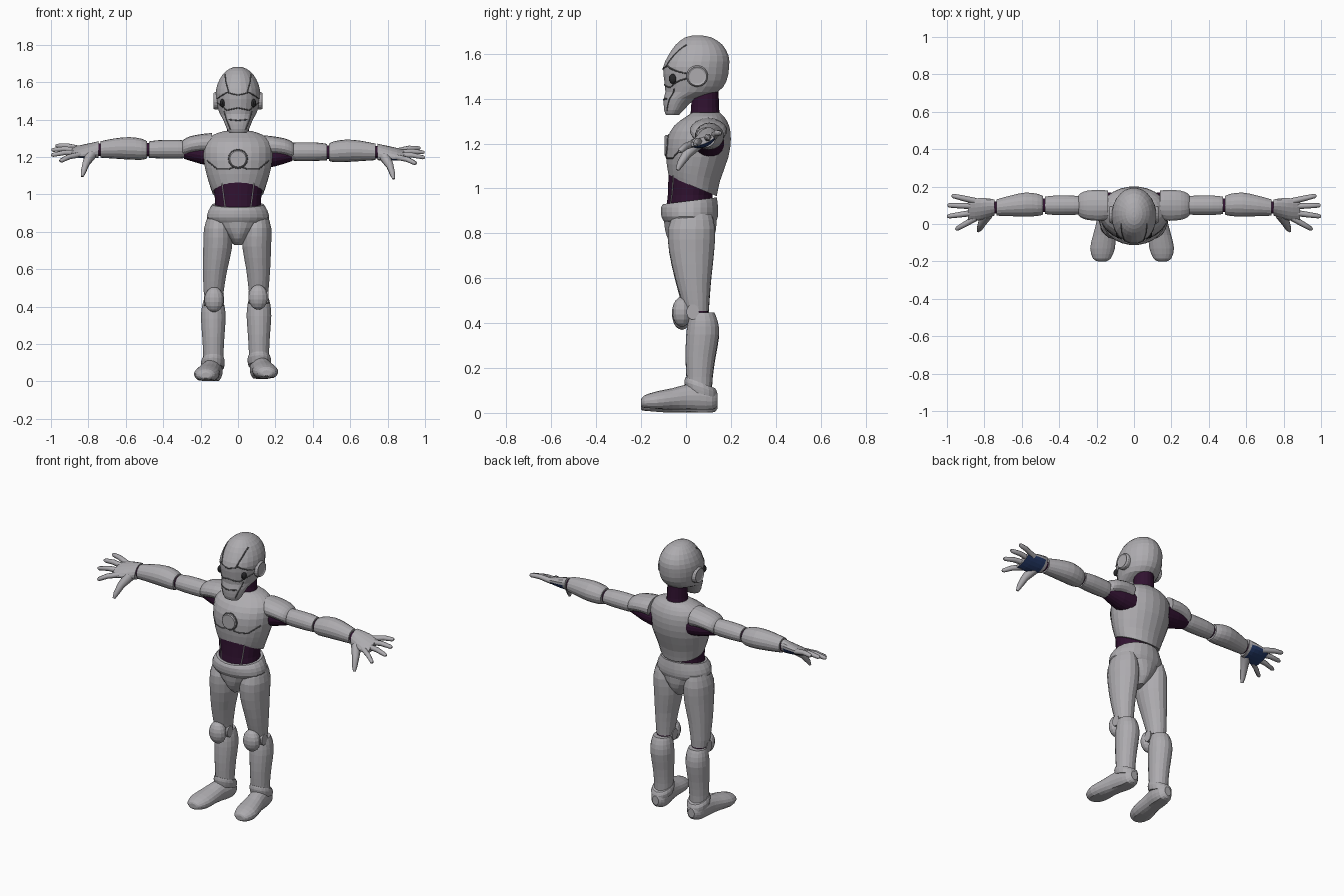
import bpy, bmesh
from math import sin, cos, pi
from mathutils import Vector
from mathutils.bvhtree import BVHTree

cube = bpy.data.objects.get("Cube")
if cube:
    bpy.data.objects.remove(cube)


def material(name, rgb):
    m = bpy.data.materials.new(name)
    m.use_nodes = True
    m.diffuse_color = (*rgb, 1)
    m.node_tree.nodes["Principled BSDF"].inputs["Base Color"].default_value = (*rgb, 1)
    return m


GREY = material("shell_grey", (.42, .41, .43))
SEAM = material("seam_grey", (.11, .11, .115))
DARK = material("joint_purple", (.03, .006, .03))
BLUE = material("palm_blue", (.02, .045, .15))
BLACK = material("eye_black", (.02, .02, .022))


def mirrored(p, kind):
    """Right-hand position; limbs sit slightly off perfect symmetry."""
    x, y, z = p
    if kind == "leg":
        k = max(0, min(1, (.9 - z) / .4))
        return Vector((-x - .02 * k, y, z - .013 * k))
    if kind == "arm":
        return Vector((-x, y, z + .013))
    return Vector((-x, y, z))


def finish(name, bm, mats):
    bmesh.ops.recalc_face_normals(bm, faces=bm.faces)
    mesh = bpy.data.meshes.new(name)
    bm.to_mesh(mesh)
    for m in mats:
        mesh.materials.append(m)
    ob = bpy.data.objects.new(name, mesh)
    bpy.context.collection.objects.link(ob)
    return ob


def emit(name, bm, mats, kind=None):
    """Makes one object, or a left and right pair."""
    if not kind:
        return finish(name, bm, mats)
    finish("left_" + name, bm, mats)
    for v in bm.verts:
        v.co = mirrored(v.co, kind)
    finish("right_" + name, bm, mats)


def spline(a, b, c, d, t):
    return .5 * (2 * b + (c - a) * t + (2 * a - 5 * b + 4 * c - d) * t * t
                 + (3 * b - a - 3 * c + d) * t ** 3)


def loft(axis, rings, n=18, steps=2):
    """Ring: position, two centre values, two radii, optional tilt."""
    rings = [tuple(r) + (0,) * (6 - len(r)) for r in rings]
    full = []
    for i in range(len(rings) - 1):
        q = [rings[max(0, min(len(rings) - 1, i + j))] for j in (-1, 0, 1, 2)]
        full += [[spline(*v, s / steps) for v in zip(*q)] for s in range(steps)]
    full.append(rings[-1])
    bm = bmesh.new()
    loops = []
    for pos, ca, cb, ra, rb, tilt in full:
        loop = []
        for i in range(n):
            a = 2 * pi * (i + .5) / n
            co = [ca + ra * cos(a), cb + rb * sin(a)]
            co.insert(axis, pos - tilt * sin(a))
            loop.append(bm.verts.new(co))
        loops.append(loop)
    for lo, hi in zip(loops, loops[1:]):
        for i in range(n):
            j = (i + 1) % n
            bm.faces.new((lo[i], lo[j], hi[j], hi[i]))
    bm.faces.new(loops[0])
    bm.faces.new(loops[-1])
    return bm


def tube(name, points, radii, mat, cyclic=False):
    cu = bpy.data.curves.new(name, "CURVE")
    cu.dimensions = "3D"
    cu.bevel_depth = 1
    cu.bevel_resolution = 1
    cu.use_fill_caps = True
    sp = cu.splines.new("POLY")
    sp.points.add(len(points) - 1)
    for pt, co, r in zip(sp.points, points, radii):
        pt.co = (*co, 1)
        pt.radius = r
    sp.use_cyclic_u = cyclic
    cu.materials.append(mat)
    bpy.context.collection.objects.link(bpy.data.objects.new(name, cu))


def seam(name, tree, pts, mat=SEAM, r=.0035, cyclic=False):
    """Thin line laid on the front of a surface."""
    path = []
    for i, (x, z) in enumerate(pts):
        nxt = pts[(i + 1) % len(pts)]
        for s in range(4 if cyclic or i < len(pts) - 1 else 1):
            t = s / 4
            hit = tree.ray_cast(Vector((x + (nxt[0] - x) * t, -1, z + (nxt[1] - z) * t)),
                                Vector((0, 1, 0)))[0]
            if hit:
                path.append(hit)
    tube(name, path, [r] * len(path), mat, cyclic)


def seam_pair(name, tree, pts, **kw):
    seam("left_" + name, tree, pts, **kw)
    seam("right_" + name, tree, [(-x, z) for x, z in pts], **kw)


# Head, with jaw sloping up to the nape
head = loft(2, [(1.328, 0, -.06, .045, .03), (1.35, 0, -.053, .06, .045),
                (1.4, 0, -.028, .08, .072), (1.43, 0, .025, .098, .118),
                (1.48, 0, .042, .114, .14), (1.54, 0, .045, .12, .148),
                (1.59, 0, .055, .11, .136), (1.64, 0, .058, .083, .105),
                (1.672, 0, .055, .045, .06), (1.682, 0, .05, .012, .015)], 24)
head_tree = BVHTree.FromBMesh(head)
emit("head", head, [GREY])

# Face lines
seam("brow_line", head_tree, [(-.115, 1.51), (-.06, 1.545), (0, 1.53), (.06, 1.545), (.115, 1.51)])
seam("visor_lower_line", head_tree, [(-.11, 1.49), (-.06, 1.45), (0, 1.462), (.06, 1.45), (.11, 1.49)])
seam("mouth_line", head_tree, [(-.05, 1.4), (0, 1.395), (.05, 1.4)])
seam_pair("crown_line", head_tree, [(.05, 1.545), (.065, 1.6), (.07, 1.64)])
seam_pair("jaw_line", head_tree, [(.075, 1.445), (.062, 1.4), (.04, 1.345)])

# Eyes and ear discs
eye = bmesh.new()
bmesh.ops.create_uvsphere(eye, u_segments=12, v_segments=8, radius=1)
for v in eye.verts:
    v.co = Vector((.083, -.058, 1.488)) + Vector((v.co.x * .014, v.co.y * .018, v.co.z * .022))
emit("eye", eye, [BLACK], "head")
ear = loft(0, [(.09, .05, 1.5, .048, .048), (.122, .05, 1.5, .048, .048),
               (.131, .05, 1.5, .042, .042), (.127, .05, 1.5, .034, .034)], 20, 1)
emit("ear_disc", ear, [GREY], "head")
emit("neck", loft(2, [(1.29, 0, .085, .068, .07), (1.36, 0, .085, .058, .062),
                      (1.46, 0, .085, .056, .06)]), [DARK])

# Chest shell
chest = loft(2, [(1.01, 0, .03, .137, .108, .045), (1.06, 0, .035, .155, .118, .025),
                 (1.14, 0, .05, .178, .14), (1.22, 0, .058, .186, .143),
                 (1.28, 0, .07, .175, .123), (1.32, 0, .085, .13, .085),
                 (1.338, 0, .088, .075, .062)], 24)
chest_tree = BVHTree.FromBMesh(chest)
emit("chest", chest, [GREY])
seam_pair("pectoral_line", chest_tree, [(0, 1.155), (.05, 1.135), (.11, 1.135), (.165, 1.18)])
emit("chest_disc", loft(1, [(-.05, 0, 1.19, .048, .048), (-.09, 0, 1.19, .048, .048),
                            (-.095, 0, 1.19, .043, .043)], 24, 1), [GREY])
seam("chest_ring", chest_tree, [(.05 * cos(i * pi / 8), 1.19 + .05 * sin(i * pi / 8))
                                for i in range(16)], cyclic=True)

# Waist and its rib lines
waist = loft(2, [(.89, 0, .016, .128, .108), (.97, 0, .018, .124, .1),
                 (1.08, 0, .025, .138, .104)], 24)
waist_tree = BVHTree.FromBMesh(waist)
emit("waist", waist, [DARK])
seam_pair("waist_rib", waist_tree, [(.085, 1.06), (.075, .98), (.065, .91)], mat=GREY)

# Pelvis
emit("hip_belt", loft(2, [(.85, 0, .018, .15, .115), (.875, 0, .016, .168, .127),
                          (.915, 0, .016, .158, .128), (.945, 0, .018, .138, .12, -.015)], 24), [GREY])
emit("pelvis", loft(2, [(.73, 0, .02, .022, .06), (.765, 0, .02, .05, .097),
                        (.82, 0, .02, .105, .115), (.88, 0, .018, .152, .119)], 24), [GREY])

# Legs
emit("thigh", loft(2, [(.455, .11, .047, .05, .054), (.5, .11, .042, .055, .062),
                       (.6, .108, .032, .065, .08), (.72, .1, .025, .078, .1),
                       (.82, .102, .025, .077, .105), (.885, .105, .03, .055, .085)]), [GREY], "leg")
emit("knee_joint", loft(2, [(.39, .11, .055, .044, .045), (.5, .11, .05, .044, .046)]), [DARK], "leg")
knee = bmesh.new()
bmesh.ops.create_uvsphere(knee, u_segments=14, v_segments=9, radius=1)
for v in knee.verts:
    v.co = Vector((.108, -.018, .45)) + Vector((v.co.x * .053, v.co.y * .044, v.co.z * .067))
emit("knee_cap", knee, [GREY], "leg")
emit("knee_hinge", loft(0, [(.055, .03, .45, .028, .035), (.163, .03, .45, .028, .035)], 12, 1), [GREY], "leg")
emit("shin", loft(2, [(.1, .113, .06, .054, .056), (.16, .112, .06, .055, .058),
                      (.25, .112, .064, .06, .066), (.35, .112, .074, .067, .073),
                      (.41, .112, .075, .062, .066), (.448, .112, .072, .052, .053)]), [GREY], "leg")
emit("ankle_cuff", loft(2, [(.085, .115, .068, .06, .07, .02), (.115, .114, .066, .064, .073, .025),
                            (.135, .113, .064, .058, .066, .025)]), [GREY], "leg")
foot = loft(1, [(-.2, .152, .045, .022, .015), (-.185, .152, .048, .048, .03),
                (-.13, .148, .052, .067, .044), (-.06, .138, .06, .062, .05),
                (0, .128, .066, .056, .06), (.06, .118, .066, .056, .066),
                (.115, .114, .06, .046, .055), (.14, .114, .06, .022, .028)])
for v in foot.verts:
    v.co.z = max(v.co.z, .014 + max(0, -.08 - v.co.y) * .08)
emit("foot", foot, [GREY], "leg")

# Arms
emit("shoulder_joint", loft(0, [(.12, .1, 1.2, .07, .065), (.2, .1, 1.205, .062, .055),
                                (.29, .1, 1.22, .045, .042)]), [DARK], "arm")
emit("shoulder_pad", loft(0, [(.14, .1, 1.255, .08, .06), (.19, .1, 1.258, .084, .052),
                              (.25, .1, 1.25, .079, .049), (.285, .1, 1.238, .066, .046),
                              (.298, .1, 1.232, .052, .04)]), [GREY], "arm")
emit("upper_arm", loft(0, [(.26, .1, 1.228, .045, .044), (.32, .1, 1.228, .052, .05),
                           (.42, .1, 1.228, .053, .049), (.475, .1, 1.226, .047, .044)]), [GREY], "arm")
emit("elbow_joint", loft(0, [(.46, .1, 1.226, .038, .036), (.51, .1, 1.226, .038, .036)], 14), [DARK], "arm")
emit("forearm", loft(0, [(.487, .1, 1.225, .05, .046), (.515, .102, 1.228, .06, .056),
                         (.58, .104, 1.233, .065, .06), (.66, .097, 1.232, .056, .054),
                         (.735, .088, 1.227, .044, .044)]), [GREY], "arm")
emit("wrist_joint", loft(0, [(.72, .088, 1.226, .034, .034), (.765, .088, 1.225, .034, .034)], 14), [DARK], "arm")

# Hands: palm slopes down toward the front
TILT = .35
palm = loft(0, [(.747, .088, 1.224, .044, .042), (.79, .084, 1.219, .055, .036),
                (.85, .076, 1.216, .062, .026), (.888, .074, 1.214, .055, .016)], 16)
for v in palm.verts:
    v.co.z += TILT * (v.co.y - .08)
palm.normal_update()
bmesh.ops.recalc_face_normals(palm, faces=palm.faces)
for f in palm.faces:
    if f.normal.z < -.4 and f.calc_center_median().x > .765:
        f.material_index = 1
emit("palm", palm, [GREY, BLUE], "arm")

fingers = {"little": (.122, (.975, .152, 1.248)), "ring": (.095, (.998, .1, 1.225)),
           "middle": (.062, (1, .04, 1.197)), "index": (.033, (.953, -.03, 1.165))}
paths = {}
for finger, (y, tip) in fingers.items():
    base, tip = Vector((.845, y, 1.216 + TILT * (y - .08))), Vector(tip)
    mid = base.lerp(tip, .55) + Vector((0, 0, .007))
    paths[finger + "_finger"] = ([base, mid, base.lerp(tip, .93), tip], [.017, .015, .012, .006])
paths["thumb"] = ([Vector(p) for p in ((.785, .05, 1.2), (.812, .005, 1.155),
                                       (.826, -.025, 1.11), (.833, -.038, 1.082))],
                  [.03, .022, .016, .008])
for name, (pts, radii) in paths.items():
    tube("left_" + name, pts, radii, GREY)
    tube("right_" + name, [mirrored(p, "arm") for p in pts], radii, GREY)
